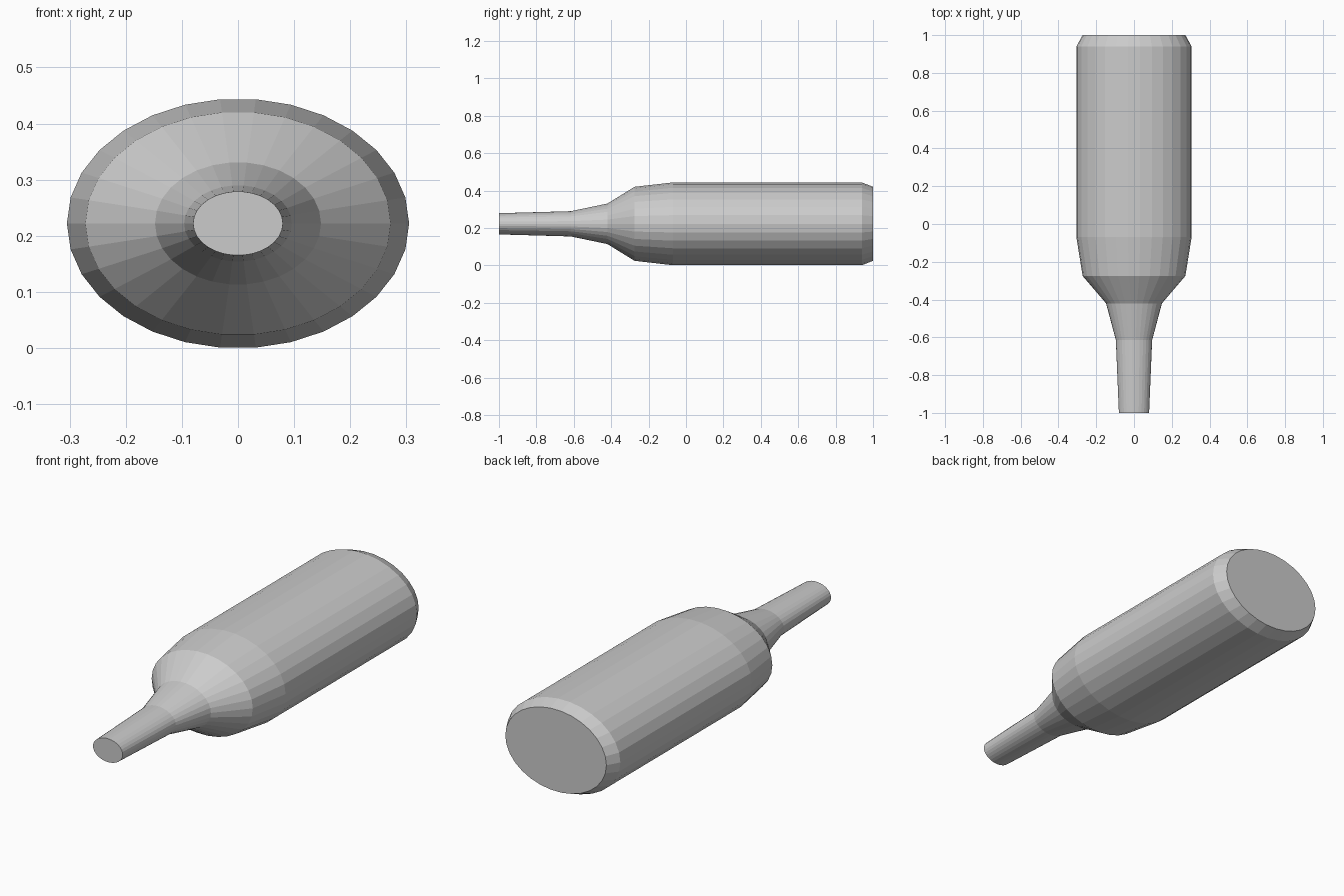
import bpy, bmesh
from math import sin, cos, tau

if "Cube" in bpy.data.objects:
    bpy.data.objects.remove(bpy.data.objects["Cube"])

SIDES = 30
CENTRE_Z = 0.222

# Rings along the length: (y, half width, half height)
RINGS = [
    (-1.00, 0.080, 0.057),
    (-0.615, 0.096, 0.068),
    (-0.42, 0.148, 0.109),
    (-0.275, 0.272, 0.199),
    (-0.07, 0.305, 0.2225),
    (0.94, 0.305, 0.2225),
    (1.00, 0.272, 0.199),
]


def loft(name, rings):
    """Bridge elliptical rings and cap both ends."""
    bm = bmesh.new()
    loops = [[bm.verts.new((rx * cos(tau * i / SIDES), y,
                            CENTRE_Z + rz * sin(tau * i / SIDES)))
              for i in range(SIDES)] for y, rx, rz in rings]
    for a, b in zip(loops, loops[1:]):
        for i in range(SIDES):
            j = (i + 1) % SIDES
            bm.faces.new((a[i], a[j], b[j], b[i]))
    bm.faces.new(loops[0])
    bm.faces.new(loops[-1])
    bmesh.ops.recalc_face_normals(bm, faces=bm.faces)
    mesh = bpy.data.meshes.new(name)
    bm.to_mesh(mesh)
    bm.free()
    obj = bpy.data.objects.new(name, mesh)
    bpy.context.collection.objects.link(obj)
    return obj


# Flattened bottle lying along y, neck to the front
loft("bottle", RINGS)
